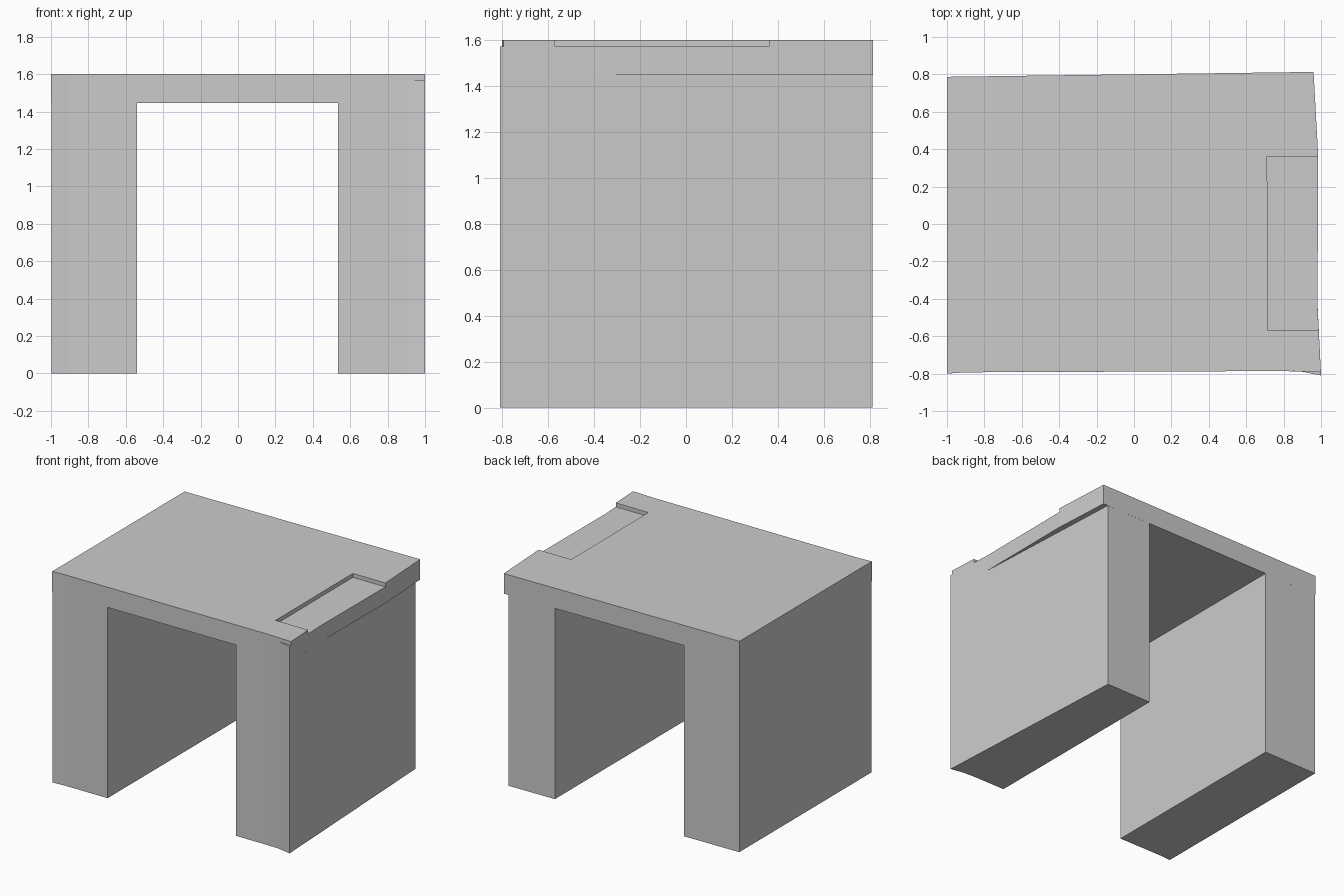
import bpy
import bmesh

if "Cube" in bpy.data.objects:
    bpy.data.objects.remove(bpy.data.objects["Cube"])


def prism(name, outline, z0, z1):
    """Vertical prism from a counter-clockwise outline."""
    bm = bmesh.new()
    low = [bm.verts.new((x, y, z0)) for x, y in outline]
    top = [bm.verts.new((x, y, z1)) for x, y in outline]
    n = len(outline)
    bm.faces.new(low[::-1])
    bm.faces.new(top)
    for i in range(n):
        j = (i + 1) % n
        bm.faces.new((low[i], low[j], top[j], top[i]))
    mesh = bpy.data.meshes.new(name)
    bm.to_mesh(mesh)
    bm.free()
    obj = bpy.data.objects.new(name, mesh)
    bpy.context.collection.objects.link(obj)
    return obj


def cut(target, cutter):
    cutter.hide_render = True
    cutter.hide_viewport = True
    mod = target.modifiers.new(cutter.name, 'BOOLEAN')
    mod.operation = 'DIFFERENCE'
    mod.solver = 'EXACT'
    mod.object = cutter


SLAB_Z, LEDGE_Z, TOP_Z = 1.447, 1.57, 1.6

# Table top, slightly out of square
table_top = prism("table_top", [
    (-1, -0.80), (-0.9, -0.793), (0.8, -0.786), (0.9, -0.79), (1, -0.81),
    (0.981, -0.43), (0.985, 0.36), (0.96, 0.813), (-1, 0.787)], SLAB_Z, TOP_Z)

# Shallow recess open at the right edge
cut(table_top, prism("recess_cutter", [
    (0.715, -0.57), (1.1, -0.57), (1.1, 0.36), (0.712, 0.36)], LEDGE_Z, 1.7))

# Small ledge at the front right corner
cut(table_top, prism("corner_cutter", [
    (0.85, -0.9), (1.1, -0.9), (1.1, -0.797), (0.85, -0.787)], LEDGE_Z, 1.7))

# Side walls that carry the top
prism("left_leg", [
    (-0.998, -0.80), (-0.9, -0.793), (-0.54, -0.791),
    (-0.54, 0.793), (-0.998, 0.787)], 0, SLAB_Z)
prism("right_leg", [
    (0.535, -0.787), (0.8, -0.786), (0.9, -0.79), (1, -0.81),
    (0.92, 0.812), (0.535, 0.807)], 0, SLAB_Z)
